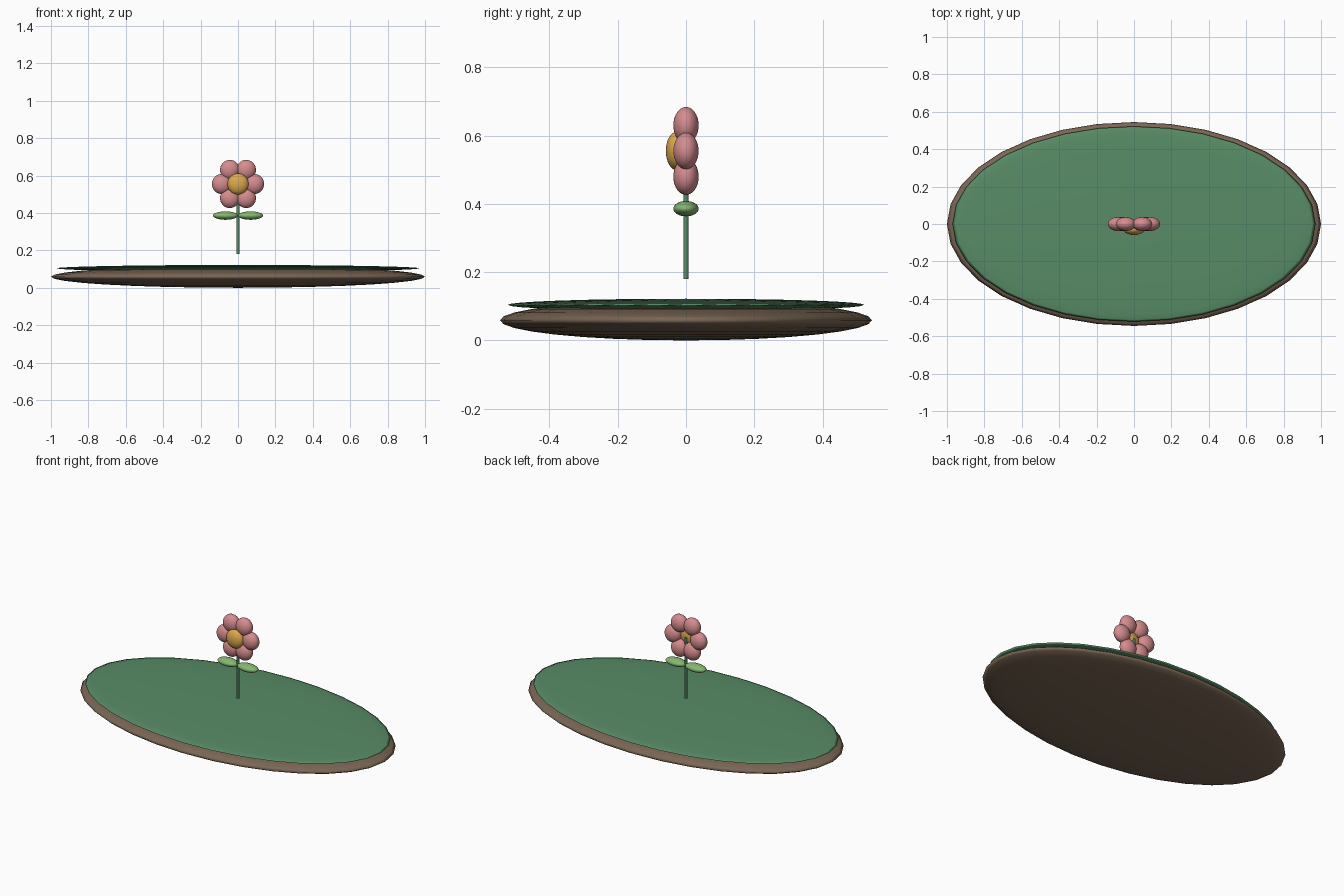
import bpy, math

if "Cube" in bpy.data.objects:
    bpy.data.objects.remove(bpy.data.objects["Cube"])


def material(name, rgb):
    """Flat colour given as 0-255 display values, stored as linear."""
    m = bpy.data.materials.new(name)
    lin = [((c / 255 + 0.055) / 1.055) ** 2.4 for c in rgb]
    m.diffuse_color = (*lin, 1)
    m.use_nodes = True
    m.node_tree.nodes["Principled BSDF"].inputs["Base Color"].default_value = m.diffuse_color
    return m


GRASS = material("grass_green", (88, 140, 102))
SOIL = material("soil_brown", (122, 102, 84))
PETAL = material("petal_pink", (214, 140, 143))
CENTRE = material("centre_yellow", (219, 168, 76))
LEAF = material("leaf_green", (133, 184, 112))


def finish(name, mat):
    ob = bpy.context.object
    ob.name = name
    ob.data.materials.append(mat)
    bpy.ops.object.transform_apply(location=False, rotation=False, scale=True)
    return ob


def ellipsoid(name, loc, radii, mat, segments=32, rings=16):
    bpy.ops.mesh.primitive_uv_sphere_add(segments=segments, ring_count=rings,
                                         radius=1, location=loc)
    bpy.context.object.scale = radii
    ob = finish(name, mat)
    bpy.ops.object.shade_smooth()
    return ob


# Ground: soil disc with a thin grass layer on top
ellipsoid("soil_base", (0, 0, 0.059), (1.0, 0.545, 0.059), SOIL)
ellipsoid("grass_top", (0, 0, 0.104), (0.97, 0.522, 0.018), GRASS)

# Stem, floating above the grass
STEM_BOTTOM, STEM_TOP = 0.18, 0.555
bpy.ops.mesh.primitive_cylinder_add(vertices=16, radius=0.0075,
                                    depth=STEM_TOP - STEM_BOTTOM,
                                    location=(0, 0, (STEM_TOP + STEM_BOTTOM) / 2))
finish("stem", GRASS)
bpy.ops.object.shade_smooth_by_angle()

# Pair of leaves
for side, label in ((-1, "left"), (1, "right")):
    ellipsoid(f"leaf_{label}", (side * 0.067, 0, 0.386),
              (0.067, 0.037, 0.0225), LEAF)

# Flower head: six petals around a centre that bulges forward
HEAD_Z, RING = 0.555, 0.087
for i in range(6):
    a = math.radians(60 * i)
    ellipsoid(f"petal_{i + 1}",
              (RING * math.cos(a), 0, HEAD_Z + RING * math.sin(a)),
              (0.0525, 0.037, 0.0535), PETAL)
ellipsoid("flower_centre", (0, -0.028, HEAD_Z), (0.056, 0.031, 0.056), CENTRE)
